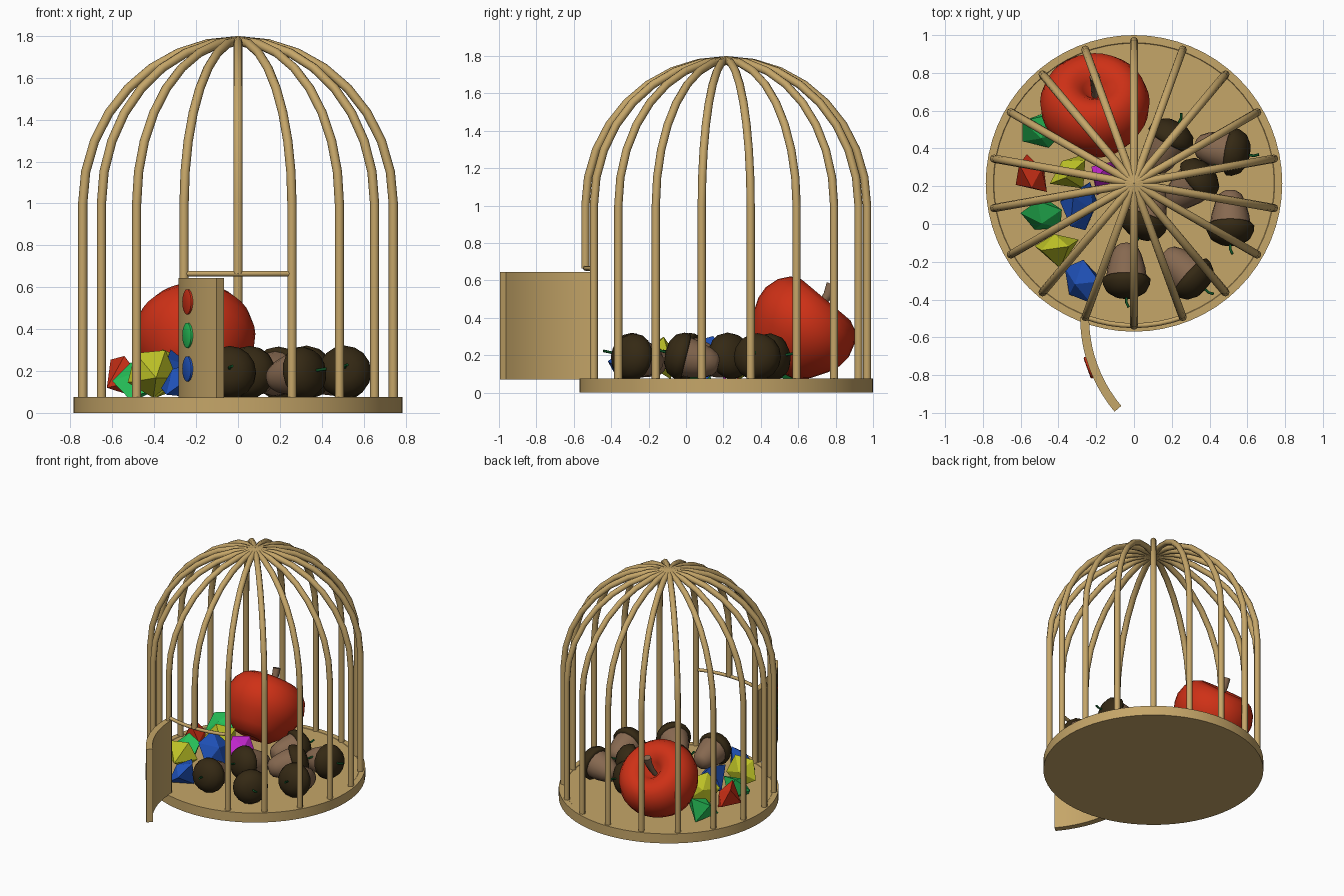
import bpy, bmesh, math
from math import cos, sin, pi, radians
from mathutils import Vector, Matrix, Euler

cube = bpy.data.objects.get("Cube")
if cube:
    bpy.data.objects.remove(cube)


def material(name, rgb):
    m = bpy.data.materials.new(name)
    m.use_nodes = True
    m.diffuse_color = (*rgb, 1)
    m.node_tree.nodes["Principled BSDF"].inputs["Base Color"].default_value = (*rgb, 1)
    return m


WOOD = material("wood", (.56, .38, .14))
RED = material("red", (.62, .03, .008))
NUT = material("nut_brown", (.24, .14, .08))
CAP = material("dark_brown", (.035, .022, .007))
LEAF = material("leaf_green", (.005, .09, .02))
GREEN = material("green", (.02, .54, .1))
BLUE = material("blue", (.015, .09, .52))
YELLOW = material("yellow", (.52, .55, .02))
MAGENTA = material("magenta", (.55, .02, .62))


def finish(name, bm, mat, matrix=Matrix(), smooth=35):
    bmesh.ops.recalc_face_normals(bm, faces=bm.faces)
    mesh = bpy.data.meshes.new(name)
    bm.to_mesh(mesh)
    bm.free()
    mesh.materials.append(mat)
    if smooth:
        mesh.shade_smooth()
        mesh.set_sharp_from_angle(angle=radians(smooth))
    ob = bpy.data.objects.new(name, mesh)
    ob.matrix_world = matrix
    bpy.context.collection.objects.link(ob)
    return ob


def lathe(name, profile, mat, matrix=Matrix(), steps=24, smooth=35):
    bm = bmesh.new()
    vs = [bm.verts.new((r, 0, z)) for r, z in profile]
    es = [bm.edges.new(p) for p in zip(vs, vs[1:])]
    bmesh.ops.spin(bm, geom=vs + es, cent=(0, 0, 0), axis=(0, 0, 1),
                   angle=2 * pi, steps=steps)
    bmesh.ops.remove_doubles(bm, verts=bm.verts, dist=.0005)
    return finish(name, bm, mat, matrix, smooth)


def tube(name, points, radius, mat, matrix=Matrix(), taper=1):
    cu = bpy.data.curves.new(name, "CURVE")
    cu.dimensions = "3D"
    cu.bevel_depth = radius
    cu.bevel_resolution = 2
    cu.use_fill_caps = True
    sp = cu.splines.new("POLY")
    sp.points.add(len(points) - 1)
    for i, (p, co) in enumerate(zip(sp.points, points)):
        p.co = (*co, 1)
        p.radius = 1 + (taper - 1) * i / (len(points) - 1)
    tmp = bpy.data.objects.new(name + "_path", cu)
    bm = bmesh.new()
    mesh = bpy.data.meshes.new_from_object(tmp)
    bm.from_mesh(mesh)
    bpy.data.objects.remove(tmp)
    bpy.data.meshes.remove(mesh)
    return finish(name, bm, mat, matrix, 50)


CENTRE = Matrix.Translation((0, .215, 0))
FLOOR, R, OPENING = .075, .753, .665

# Round base with a shallow rim
lathe("base", [(0, 0), (.785, 0), (.785, FLOOR), (.745, FLOOR),
               (.742, FLOOR - .003), (0, FLOOR - .003)], WOOD, CENTRE, 64)

# Domed cage bars; the front one stops above the doorway
for i in range(18):
    a = radians(-90 + 20 * i)
    low = OPENING if i == 0 else FLOOR - .01
    path = [(R, low)] + [(R * cos(t * pi / 16), 1 + .778 * sin(t * pi / 16)) for t in range(9)]
    tube("cage_bar", [(r * cos(a), r * sin(a), z) for r, z in path], .022, WOOD, CENTRE)

# Lintel over the doorway
arc = [radians(-110 + 5 * i) for i in range(9)]
tube("door_lintel", [(R * cos(a), R * sin(a), OPENING) for a in arc], .013, WOOD, CENTRE)

# Open curved door
HINGE = Vector((.492, -.494, 0))
bm = bmesh.new()
section = bm.faces.new([bm.verts.new((-r, 0, z)) for r, z in
                        ((.73, .07), (.777, .07), (.777, .645), (.73, .645))])
bmesh.ops.spin(bm, geom=[section] + section.edges[:] + section.verts[:], cent=(0, 0, 0),
               axis=(0, 0, 1), angle=radians(40), steps=10)
finish("door", bm, WOOD, Matrix.Translation(HINGE))

# Round buttons on the outside of the door
for z, mat in ((.53, RED), (.37, GREEN), (.21, BLUE)):
    a = radians(200)
    out = Vector((cos(a), sin(a), 0))
    place = Matrix.Translation(HINGE + out * .774 + Vector((0, 0, z)))
    lathe("door_button", [(0, 0), (.06, 0), (.06, .01), (.052, .014), (0, .014)], mat,
          place @ out.to_track_quat("Z", "Y").to_matrix().to_4x4())

# Leaning apple and its stem
lean = Matrix.Translation((-.207, .61, .332)) @ Matrix.Rotation(radians(-40), 4, "X")
lathe("apple", [(0, .1), (.03, .115), (.065, .165), (.11, .205), (.17, .215), (.225, .19),
                (.268, .135), (.29, .06), (.284, -.01), (.26, -.07), (.205, -.16),
                (.14, -.22), (.07, -.235), (.03, -.225), (0, -.21)], RED, lean, 32, 80)
tube("apple_stem", [(0, 0, .09), (0, 0, .17), (0, -.008, .24), (0, -.03, .3)],
     .017, NUT, lean, 1.7)

# Acorns lying on the floor: x, y, heading of the cap in degrees, nose dip
ACORNS = [(-.04, -.25, -90, 12), (.27, -.25, -42, 8), (.51, .03, -90, 14),
          (.47, .39, -10, 10), (.17, .41, 62, 8), (.3, .2, 40, 15), (.07, .06, -110, 12)]
for x, y, heading, dip in ACORNS:
    h, d = radians(heading), radians(dip)
    axis = Vector((cos(h) * cos(d), sin(h) * cos(d), sin(d)))
    place = (Matrix.Translation((x, y, FLOOR + .108))
             @ axis.to_track_quat("Z", "Y").to_matrix().to_4x4())
    lathe("acorn_body", [(0, -.15), (.035, -.147), (.06, -.13), (.08, -.09), (.1, -.02),
                         (.11, .05), (0, .06)], NUT, place, 16, 60)
    lathe("acorn_cap", [(0, .03), (.115, .03), (.127, .04), (.125, .07), (.105, .11),
                        (.06, .137), (0, .145)], CAP, place, 16, 60)
    tube("acorn_stem", [(0, 0, .14), (0, 0, .17), (.012, 0, .195)], .007, LEAF, place)

# Faceted gems resting at different tilts: x, y, size, colour
GEMS = [(-.49, .5, .125, GREEN), (-.54, .26, .12, RED), (-.34, .28, .125, YELLOW),
        (-.48, .05, .12, GREEN), (-.28, .09, .14, BLUE), (-.41, -.12, .125, YELLOW),
        (-.27, -.3, .125, BLUE), (-.15, .25, .11, MAGENTA)]
for i, (x, y, size, mat) in enumerate(GEMS):
    turn = Euler((.75 + .3 * (i % 3), .4 * (i % 2), 1.9 * i)).to_matrix().to_4x4()
    gem = lathe("gem", [(0, .55 * size), (size, .1 * size), (0, -.95 * size)],
                mat, turn, 5, 0)
    lowest = min((turn @ v.co).z for v in gem.data.vertices)
    gem.matrix_world = Matrix.Translation((x, y, FLOOR - .003 - lowest)) @ turn
